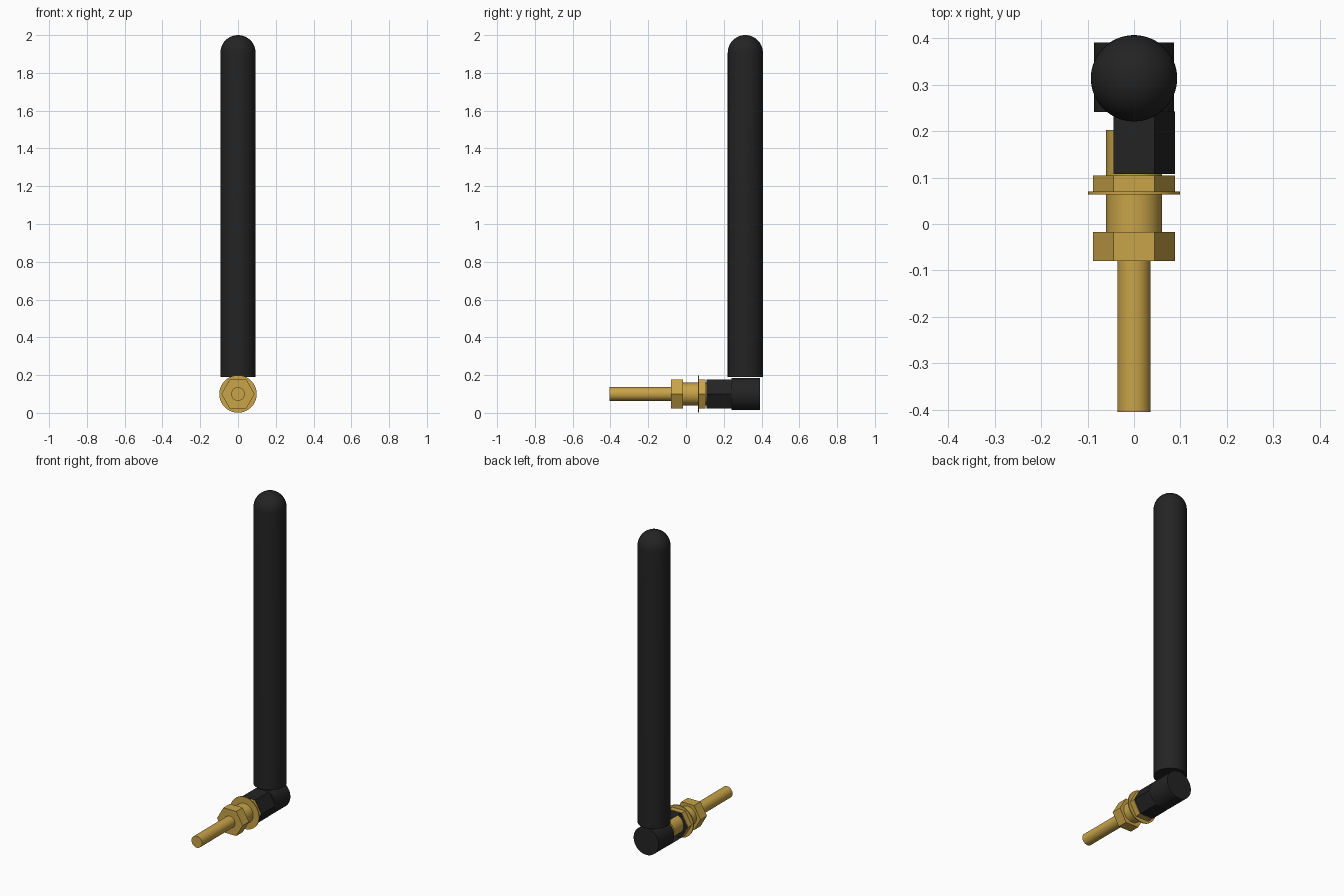
import bpy, bmesh
from math import sin, cos, pi, radians
from mathutils import Vector

cube = bpy.data.objects.get("Cube")
if cube:
    bpy.data.objects.remove(cube)

AXIS_Z = 0.1      # height of the connector axis
TUBE_Y = 0.314    # depth of the upright tube


def material(name, colour, roughness):
    mat = bpy.data.materials.new(name)
    mat.use_nodes = True
    mat.diffuse_color = colour
    bsdf = mat.node_tree.nodes["Principled BSDF"]
    bsdf.inputs["Base Color"].default_value = colour
    bsdf.inputs["Roughness"].default_value = roughness
    return mat


BLACK = material("black plastic", (0.017, 0.017, 0.017, 1), 0.6)
BRASS = material("brass", (0.58, 0.37, 0.065, 1), 0.5)


def finish(name, bm, mat, smooth):
    bmesh.ops.recalc_face_normals(bm, faces=bm.faces)
    mesh = bpy.data.meshes.new(name)
    bm.to_mesh(mesh)
    bm.free()
    mesh.materials.append(mat)
    obj = bpy.data.objects.new(name, mesh)
    bpy.context.collection.objects.link(obj)
    if smooth:
        bpy.ops.object.select_all(action='DESELECT')
        obj.select_set(True)
        bpy.context.view_layer.objects.active = obj
        bpy.ops.object.shade_smooth_by_angle(angle=radians(35))
    return obj


def bar(name, radius, y0, y1, mat, sides=48, open_sides=(), back_cap=True):
    """Prism along y; sides listed in open_sides are left out."""
    bm = bmesh.new()
    rings = []
    for y in (y0, y1):
        rings.append([bm.verts.new((radius * cos(2 * pi * i / sides), y,
                                    AXIS_Z + radius * sin(2 * pi * i / sides)))
                      for i in range(sides)])
    front, back = rings
    bm.faces.new(front)
    if back_cap:
        bm.faces.new(back)
    for i in range(sides):
        if i not in open_sides:
            j = (i + 1) % sides
            bm.faces.new((front[i], front[j], back[j], back[i]))
    return finish(name, bm, mat, sides > 6)


# Brass connector, front to back
bar("connector_pin", 0.036, -0.405, -0.07, BRASS)
bar("front_nut", 0.088, -0.08, -0.017, BRASS, sides=6)
bar("threaded_barrel", 0.06, -0.03, 0.203, BRASS)
bar("washer", 0.099, 0.064, 0.07, BRASS, sides=64)
bar("rear_nut", 0.088, 0.07, 0.104, BRASS, sides=6)

# Black hexagonal collar, open on the -x side so the barrel shows
bar("hex_collar", 0.088, 0.108, 0.242, BLACK, sides=6,
    open_sides=(2, 3), back_cap=False)

# Round elbow body behind the collar
bar("elbow", 0.086, 0.241, 0.391, BLACK, sides=64)

# Upright tube with a domed top, spun from a half profile
R, BOTTOM, TOP, STEPS = 0.093, 0.189, 2.0, 14
profile = [(0, BOTTOM), (R, BOTTOM)]
profile += [(R * cos(pi / 2 * k / STEPS), TOP - R + R * sin(pi / 2 * k / STEPS))
            for k in range(STEPS)]
profile.append((0, TOP))
bm = bmesh.new()
verts = [bm.verts.new((x, TUBE_Y, z)) for x, z in profile]
edges = [bm.edges.new(pair) for pair in zip(verts, verts[1:])]
bmesh.ops.spin(bm, geom=verts + edges, cent=Vector((0, TUBE_Y, 0)),
               axis=Vector((0, 0, 1)), angle=2 * pi, steps=64)
bmesh.ops.remove_doubles(bm, verts=bm.verts, dist=0.0001)
finish("antenna_tube", bm, BLACK, True)
